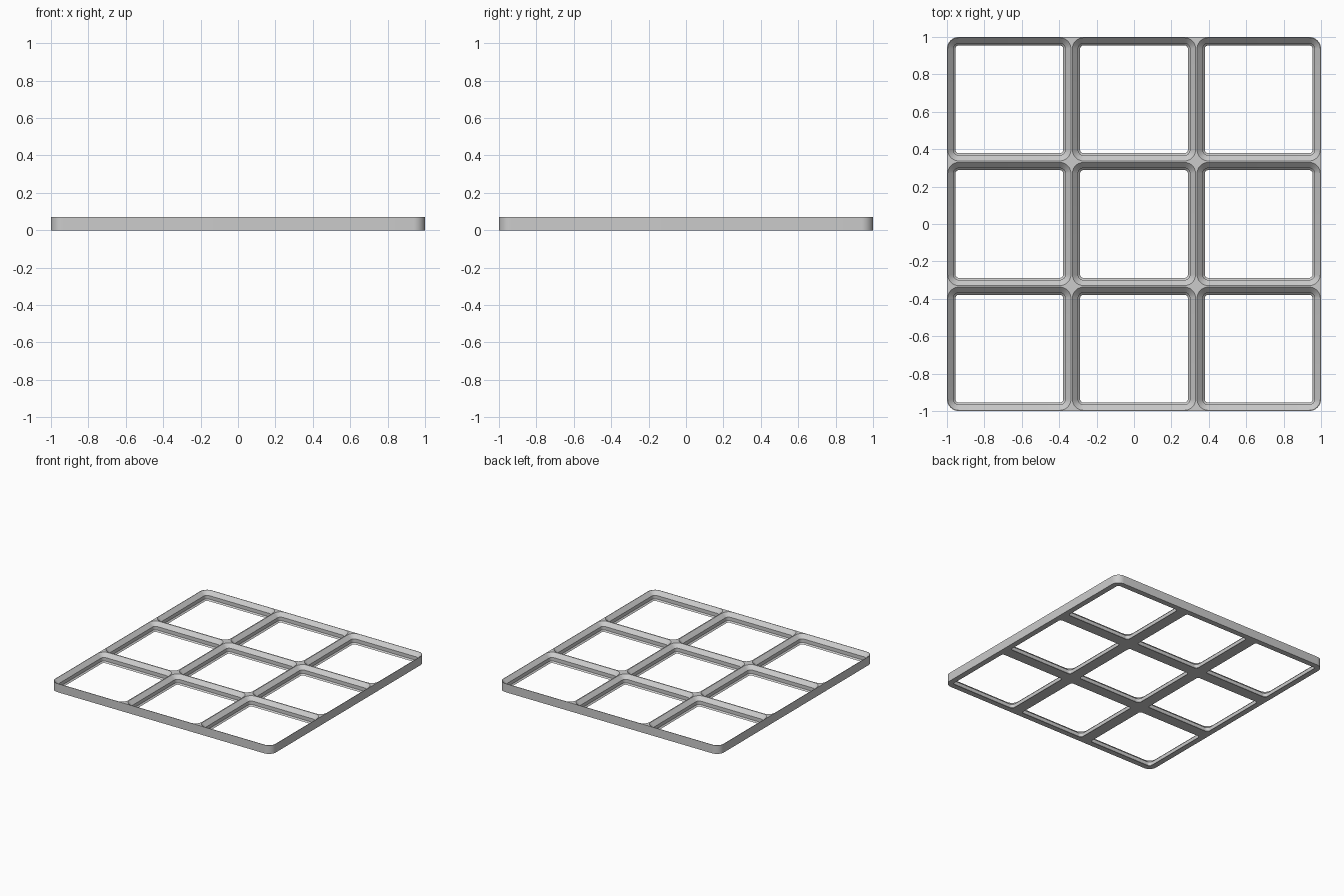
import bpy
import bmesh
from math import cos, sin, pi

cube = bpy.data.objects.get("Cube")
if cube:
    bpy.data.objects.remove(cube, do_unlink=True)

MM = 2 / 126           # the plate is three 42 mm cells wide
CELL = 42
HEIGHT = 4.4
SEGMENTS = 10          # steps per rounded corner

grey = bpy.data.materials.new("light_grey")
grey.use_nodes = True
colour = (0.6, 0.6, 0.6, 1)
grey.diffuse_color = colour
grey.node_tree.nodes["Principled BSDF"].inputs["Base Color"].default_value = colour


def rounded_ring(bm, cx, cy, z, half, radius):
    """Closed loop of vertices around a rounded square."""
    ring = []
    for corner, (sx, sy) in enumerate([(1, 1), (-1, 1), (-1, -1), (1, -1)]):
        for step in range(SEGMENTS + 1):
            a = (corner + step / SEGMENTS) * pi / 2
            x = cx + sx * (half - radius) + radius * cos(a)
            y = cy + sy * (half - radius) + radius * sin(a)
            ring.append(bm.verts.new((x * MM, y * MM, z * MM)))
    return ring


def loft(bm, rings):
    """Capped solid through a stack of matching rings."""
    bm.faces.new(rings[0][::-1])
    bm.faces.new(rings[-1])
    for low, high in zip(rings, rings[1:]):
        n = len(low)
        for i in range(n):
            j = (i + 1) % n
            bm.faces.new((low[i], low[j], high[j], high[i]))


def make_object(name, bm):
    mesh = bpy.data.meshes.new(name)
    bm.to_mesh(mesh)
    bm.free()
    mesh.materials.append(grey)
    obj = bpy.data.objects.new(name, mesh)
    bpy.context.collection.objects.link(obj)
    return obj


# Slab with rounded outer corners
bm = bmesh.new()
loft(bm, [rounded_ring(bm, 0, 0, z, 1.5 * CELL, 4) for z in (0, HEIGHT)])
plate = make_object("grid_base_plate", bm)

# Nine pockets: chamfer, straight wall, wide chamfer (height, inset)
profile = [(-1, 2.85), (0, 2.85), (0.7, 2.15), (2.5, 2.15),
           (HEIGHT, 0.25), (HEIGHT + 1, 0.25)]
bm = bmesh.new()
for col in (-1, 0, 1):
    for row in (-1, 0, 1):
        loft(bm, [rounded_ring(bm, col * CELL, row * CELL, z,
                               CELL / 2 - inset, 4 - inset)
                  for z, inset in profile])
cutter = make_object("pocket_cutter", bm)
cutter.hide_render = True

# Cut the pockets out of the slab
cut = plate.modifiers.new("pockets", "BOOLEAN")
cut.operation = "DIFFERENCE"
cut.solver = "EXACT"
cut.object = cutter
bpy.ops.object.select_all(action="DESELECT")
plate.select_set(True)
bpy.context.view_layer.objects.active = plate
bpy.ops.object.modifier_apply(modifier=cut.name)
bpy.data.objects.remove(cutter, do_unlink=True)

# Smooth corners, crisp chamfer edges
bpy.ops.object.shade_smooth_by_angle(angle=pi / 6)
